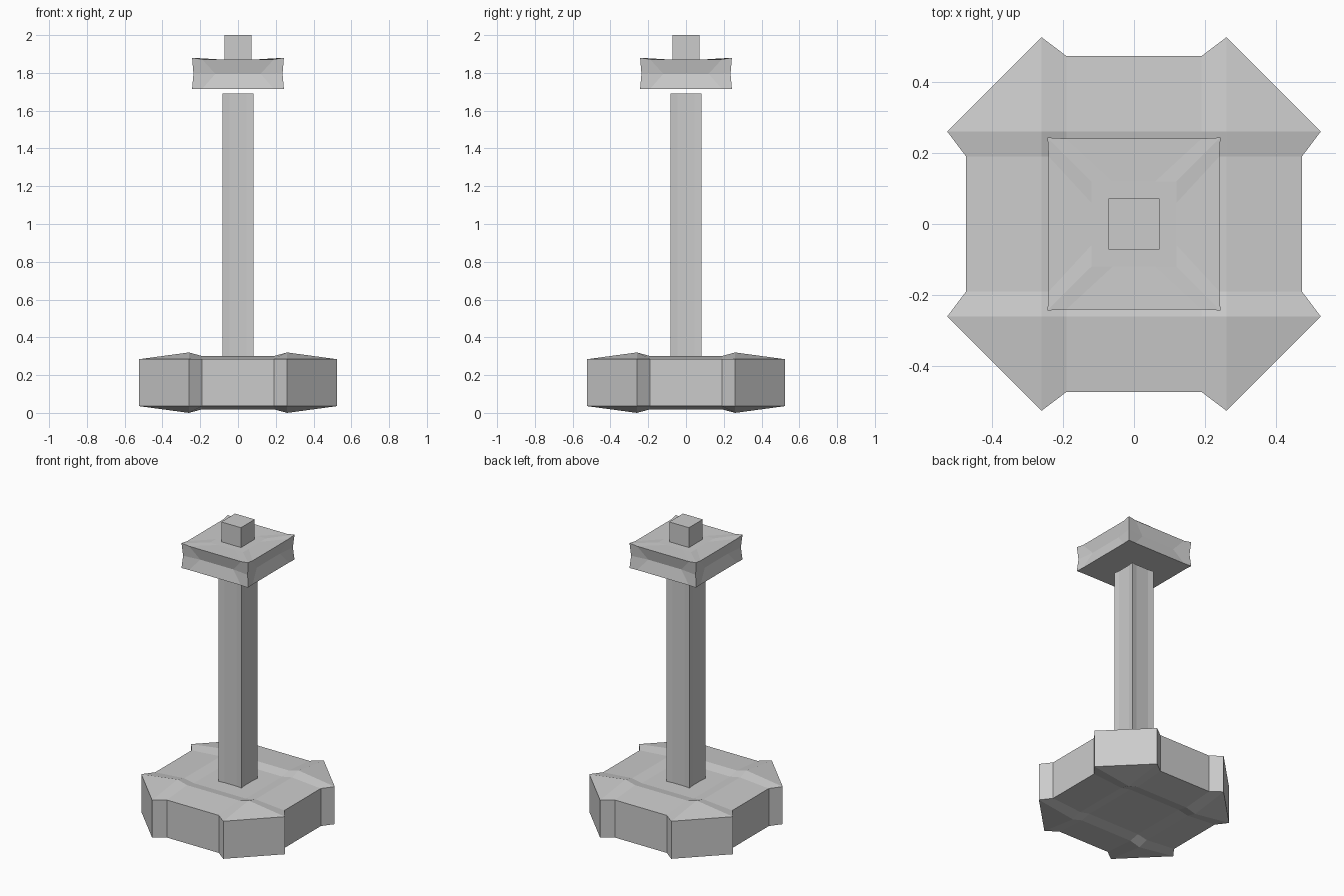
import bpy

if "Cube" in bpy.data.objects:
    bpy.data.objects.remove(bpy.data.objects["Cube"])

def make(name, verts, faces):
    me = bpy.data.meshes.new(name)
    me.from_pydata(verts, [], faces)
    ob = bpy.data.objects.new(name, me)
    bpy.context.collection.objects.link(ob)
    return ob

def ring(corner, side, inset, zc, zs):
    """Square ring with two dented points per side; corner and side heights differ."""
    pts = []
    x, y = 1, 0
    for _ in range(4):
        px, py = -y, x
        for along, out, z in ((-corner, corner, zc), (-inset, side, zs), (inset, side, zs)):
            pts.append((x * out + px * along, y * out + py * along, z))
        x, y = px, py
    return pts

def loft(name, rings):
    verts = [p for r in rings for p in r]
    n = len(rings[0])
    faces = [tuple(range(n))[::-1], tuple(range(len(verts) - n, len(verts)))]
    for k in range(len(rings) - 1):
        a, b = k * n, (k + 1) * n
        for i in range(n):
            j = (i + 1) % n
            faces.append((a + i, a + j, b + j, b + i))
    return make(name, verts, faces)

# Base: ridged grid with cut corners, mirrored top and bottom
def base_point(i, j, s):
    cls = (2, 1, 0, 0, 1, 2)
    a, b = cls[i], cls[j]
    sx, sy = (-1 if i < 3 else 1), (-1 if j < 3 else 1)
    size = lambda own, other: (0.19, 0.26, 0.472 if other == 0 else 0.525)[own]
    half = 0.124 if 2 in (a, b) else (0.127, 0.141, 0.16)[a + b]
    return (sx * size(a, b), sy * size(b, a), 0.16 + s * half)

verts, faces, idx = [], [], {}
for s in (-1, 1):
    for i in range(6):
        for j in range(6):
            if i in (0, 5) and j in (0, 5):
                continue
            idx[i, j, s] = len(verts)
            verts.append(base_point(i, j, s))
    for i in range(5):
        for j in range(5):
            cell = [(i, j), (i + 1, j), (i + 1, j + 1), (i, j + 1)]
            f = [idx[c + (s,)] for c in cell if c + (s,) in idx]
            faces.append(f if s == 1 else f[::-1])
rim = ([(i, 0) for i in range(1, 5)] + [(5, j) for j in range(1, 5)]
       + [(i, 5) for i in range(4, 0, -1)] + [(0, j) for j in range(4, 0, -1)])
for a, b in zip(rim, rim[1:] + rim[:1]):
    faces.append([idx[a + (-1,)], idx[b + (-1,)], idx[b + (1,)], idx[a + (1,)]])
make("base", verts, faces)

# Post with slightly hollow faces
loft("post", [ring(0.083, 0.078, 0.045, z, z) for z in (0.27, 1.69)])

# Floating slab with a pinched waist and dished top
loft("slab", [ring(0.243, 0.24, 0.19, 1.715, 1.715),
              ring(0.236, 0.222, 0.12, 1.795, 1.795),
              ring(0.243, 0.24, 0.19, 1.88, 1.872),
              ring(0.12, 0.12, 0.06, 1.869, 1.869)])

# Cap block
bpy.ops.mesh.primitive_cube_add(size=1, location=(0, 0, 1.93))
cap = bpy.context.object
cap.name = "cap_block"
cap.scale = (0.144, 0.144, 0.14)
